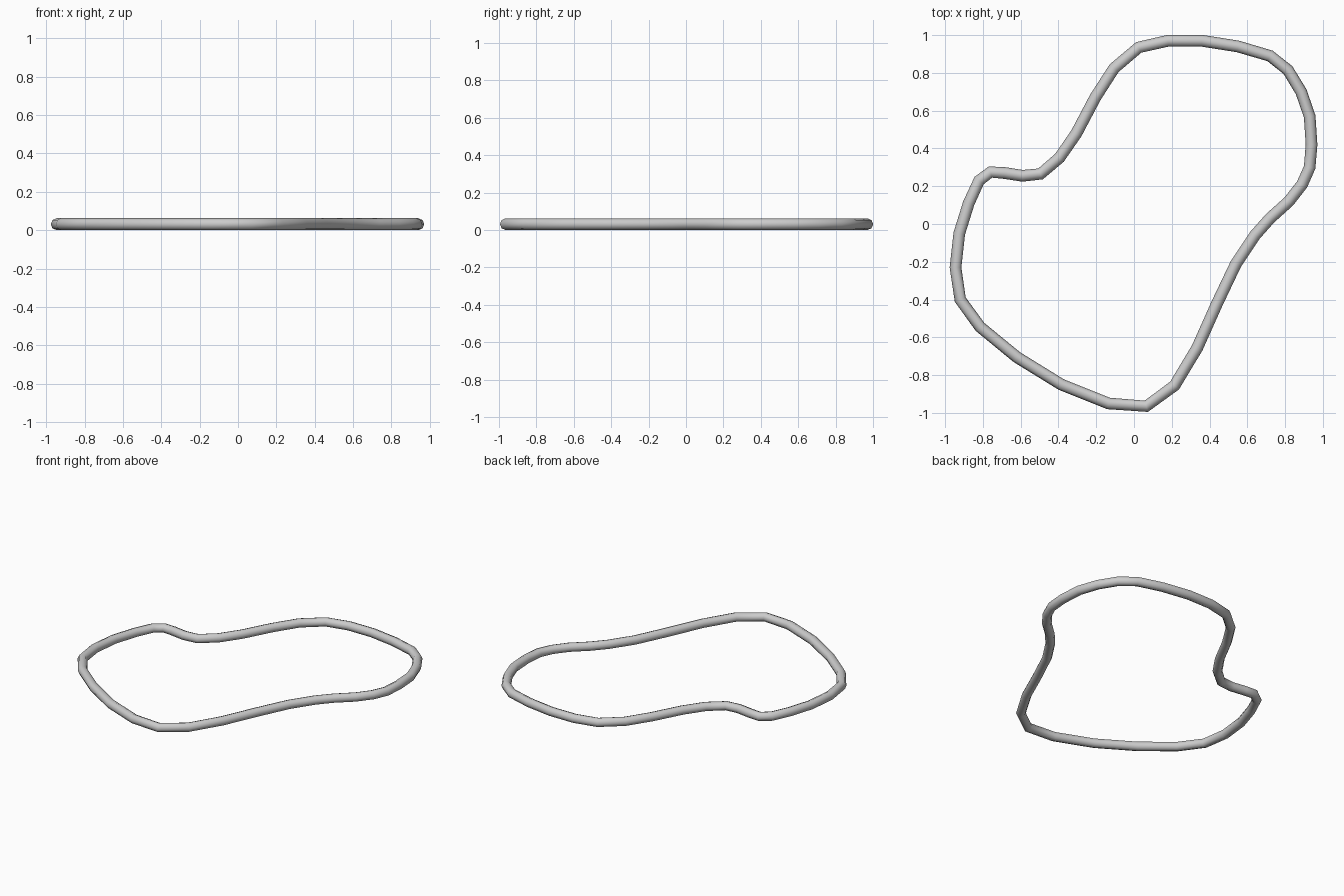
import bpy

if "Cube" in bpy.data.objects:
    bpy.data.objects.remove(bpy.data.objects["Cube"], do_unlink=True)

RADIUS = 0.031

# Outline of the closed loop, clockwise from the back
outline = [
    (.18, .97), (.36, .97), (.55, .94), (.72, .89), (.815, .815), (.885, .70),
    (.93, .57), (.94, .42), (.93, .30), (.89, .21), (.82, .12), (.72, .03),
    (.64, -.06), (.54, -.21), (.44, -.42), (.335, -.655), (.215, -.855),
    (.065, -.965), (-.135, -.95), (-.385, -.85), (-.62, -.705), (-.815, -.545),
    (-.92, -.40), (-.945, -.23), (-.925, -.05), (-.875, .11), (-.82, .23),
    (-.76, .275), (-.685, .27), (-.59, .255), (-.495, .265), (-.395, .35),
    (-.305, .48), (-.205, .67), (-.105, .825), (.025, .935),
]

# Round tube swept along the outline
curve = bpy.data.curves.new("loop_path", "CURVE")
curve.dimensions = "3D"
curve.bevel_depth = RADIUS
curve.bevel_resolution = 2
spline = curve.splines.new("POLY")
spline.points.add(len(outline) - 1)
for point, (x, y) in zip(spline.points, outline):
    point.co = (x, y, RADIUS, 1)
spline.use_cyclic_u = True

tube = bpy.data.objects.new("tube_loop", curve)
bpy.context.collection.objects.link(tube)
bpy.ops.object.select_all(action="DESELECT")
tube.select_set(True)
bpy.context.view_layer.objects.active = tube
bpy.ops.object.convert(target="MESH")
tube = bpy.context.object
tube.name = "tube_loop"
bpy.ops.object.shade_smooth()

# Plain grey material
grey = bpy.data.materials.new("light_grey")
grey.use_nodes = True
colour = (0.6, 0.6, 0.6, 1)
grey.diffuse_color = colour
grey.node_tree.nodes["Principled BSDF"].inputs["Base Color"].default_value = colour
tube.data.materials.clear()
tube.data.materials.append(grey)
